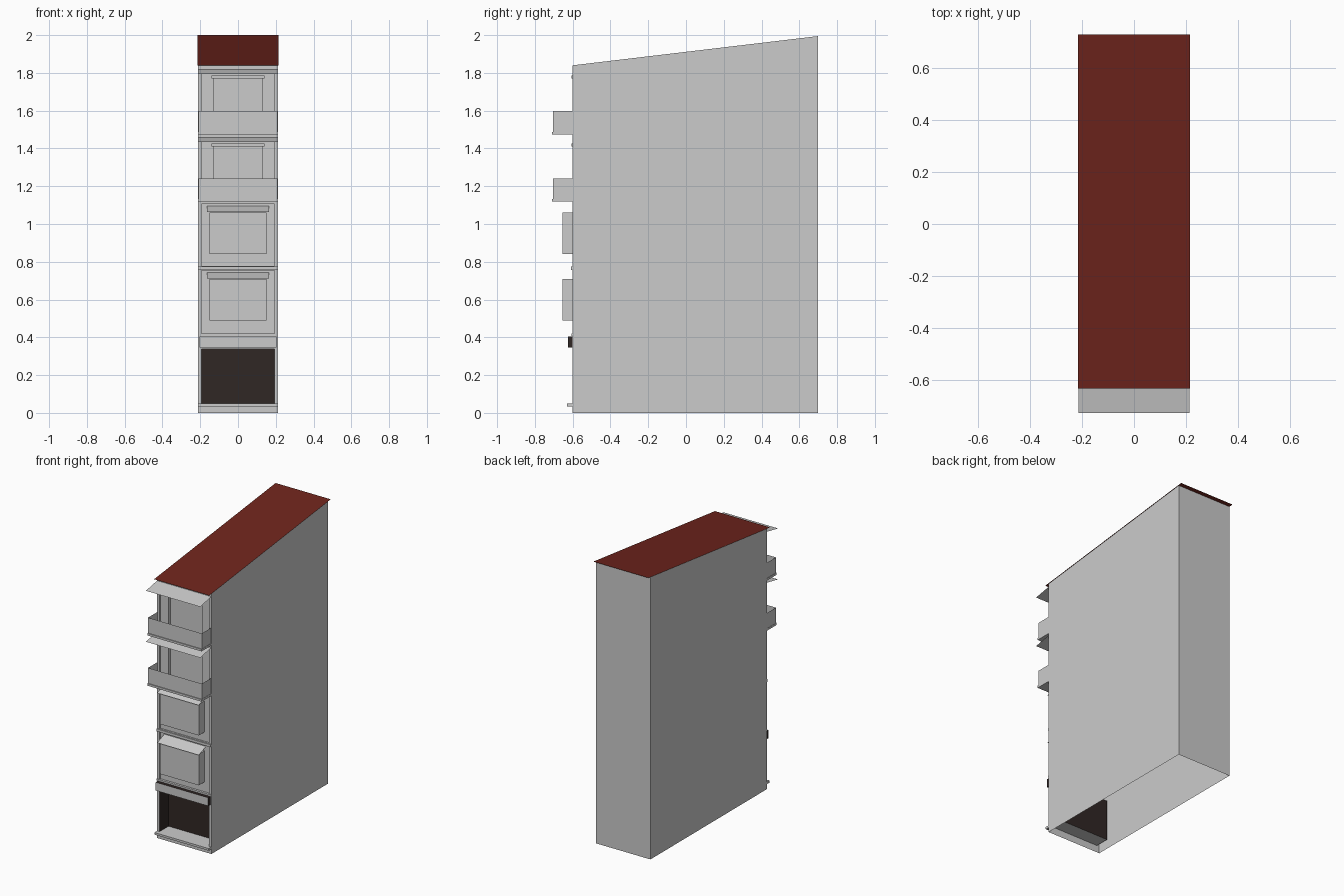
import bpy, bmesh

if "Cube" in bpy.data.objects:
    bpy.data.objects.remove(bpy.data.objects["Cube"])

W, FRONT, BACK = 0.212, -0.60, 0.70      # half width, facade and rear planes
IN = 0.193                               # half width of facade bays


def material(name, rgb):
    m = bpy.data.materials.new(name)
    m.diffuse_color = (*rgb, 1)
    m.use_nodes = True
    m.node_tree.nodes["Principled BSDF"].inputs["Base Color"].default_value = m.diffuse_color
    return m


RED = material("roof_red", (0.16, 0.018, 0.012))
DARK = material("dark_brown", (0.03, 0.02, 0.018))


def mesh(name, faces, mat=None):
    """Object made of separate polygons, welded where corners meet."""
    bm = bmesh.new()
    for f in faces:
        bm.faces.new([bm.verts.new(p) for p in f])
    bmesh.ops.remove_doubles(bm, verts=bm.verts, dist=1e-5)
    bmesh.ops.recalc_face_normals(bm, faces=bm.faces)
    me = bpy.data.meshes.new(name)
    bm.to_mesh(me)
    bm.free()
    if mat:
        me.materials.append(mat)
    ob = bpy.data.objects.new(name, me)
    bpy.context.collection.objects.link(ob)
    return ob


def front_quad(x0, x1, z0, z1, y):
    return [(x0, y, z0), (x1, y, z0), (x1, y, z1), (x0, y, z1)]


def sheet(h, y0, z0, y1, z1):
    """Quad spanning the width +-h between two (y, z) points."""
    return [(-h, y0, z0), (h, y0, z0), (h, y1, z1), (-h, y1, z1)]


def side(x, y0, y1, z0, z1):
    return [(x, y0, z0), (x, y1, z0), (x, y1, z1), (x, y0, z1)]


def jambs(h, z0, z1, y0, y1):
    """Four reveal faces of a rectangular recess."""
    return [side(-h, y0, y1, z0, z1), side(h, y0, y1, z0, z1),
            sheet(h, y0, z0, y1, z0), sheet(h, y0, z1, y1, z1)]


def box(name, h, y0, y1, z0, z1, mat=None):
    faces = jambs(h, z0, z1, y0, y1)
    faces += [front_quad(-h, h, z0, z1, y) for y in (y0, y1)]
    return mesh(name, faces, mat)


def roof_z(y):
    return 2.0 - (0.727 - y) * 0.119


# Outer shell, open underneath
zf, zb = roof_z(FRONT) - 0.002, roof_z(BACK) - 0.002
mesh("building_shell", [
    *[[(x, FRONT, 0), (x, BACK, 0), (x, BACK, zb), (x, FRONT, zf)] for x in (-W, W)],
    front_quad(-W, W, 0, zb, BACK),
    sheet(W, FRONT, zf, BACK, zb)])

# Facade frame around the five storeys
storeys = [(0.05, 0.338), (0.42, 0.755), (0.777, 1.107), (1.13, 1.455), (1.485, 1.815)]
levels = [0] + [z for s in storeys for z in s] + [zf]
frame = [front_quad(a, b, 0, zf, FRONT) for a, b in ((-W, -IN), (IN, W))]
frame += [front_quad(-IN, IN, levels[i], levels[i + 1], FRONT)
          for i in range(0, len(levels), 2)]
mesh("facade_frame", frame)

# Sloping roof sheet with overhang
mesh("roof", [sheet(0.215, -0.63, roof_z(-0.63), 0.727, roof_z(0.727))], RED)

# Open ground floor: dark walls, grey floor
z0, z1 = storeys[0]
mesh("shop_interior", [
    *[side(x, FRONT, -0.50, z0, z1) for x in (-IN, IN)],
    front_quad(-IN, IN, z0, z1, -0.50),
    sheet(IN, FRONT, z1, -0.50, z1)], DARK)
mesh("shop_floor", [sheet(IN, FRONT, z0, -0.50, z0)])
box("entrance_step", W, -0.63, FRONT, 0.035, 0.05)

# Sign board with dark edges and a plain face
box("sign_board", 0.205, -0.625, FRONT, 0.347, 0.405, DARK)
mesh("sign_face", [front_quad(-0.205, 0.205, 0.347, 0.405, -0.6255)])

# Ledges between storeys
box("lower_ledge", W, -0.606, FRONT, 0.408, 0.42)
box("middle_ledge", W, -0.608, FRONT, 0.757, 0.775)

# Two storeys with boxed bay windows and sloping caps
for i, (z0, z1) in enumerate(storeys[1:3], 1):
    wall = -0.59
    mesh(f"bay_wall_{i}", jambs(IN, z0, z1, FRONT, wall)
         + [front_quad(-IN, IN, z0, z1, wall)])
    b = 0.49 if i == 1 else 0.842
    box(f"bay_window_{i}", 0.152, -0.655, wall, b, b + 0.22)
    mesh(f"bay_cap_{i}", [sheet(0.163, wall, b + 0.253, -0.67, b + 0.222)])

# Two balcony storeys with recessed doors, lintels, trays and awnings
for i, (z0, z1) in enumerate(storeys[3:], 1):
    wall, deep, d = -0.59, -0.57, 0.13
    top = z1 - 0.045
    mesh(f"balcony_wall_{i}", jambs(IN, z0, z1, FRONT, wall) + [
        front_quad(-IN, -d, z0, z1, wall), front_quad(d, IN, z0, z1, wall),
        front_quad(-d, d, top, z1, wall)])
    mesh(f"balcony_door_{i}", jambs(d, z0, top, wall, deep)
         + [front_quad(-d, d, z0, top, deep)])
    box(f"door_lintel_{i}", 0.14, -0.606, wall, top, top + 0.015)
    f = z0 - 0.012
    box(f"balcony_floor_{i}", W, -0.71, FRONT, f, f + 0.015)
    mesh(f"balcony_parapet_{i}", [
        *[side(x, -0.704, FRONT, f + 0.015, f + 0.124) for x in (-0.21, 0.21)],
        front_quad(-0.21, 0.21, f + 0.015, f + 0.124, -0.704)])
    mesh(f"awning_{i}", [sheet(W, FRONT, z1 + 0.003, -0.725, z1 - 0.021)])
